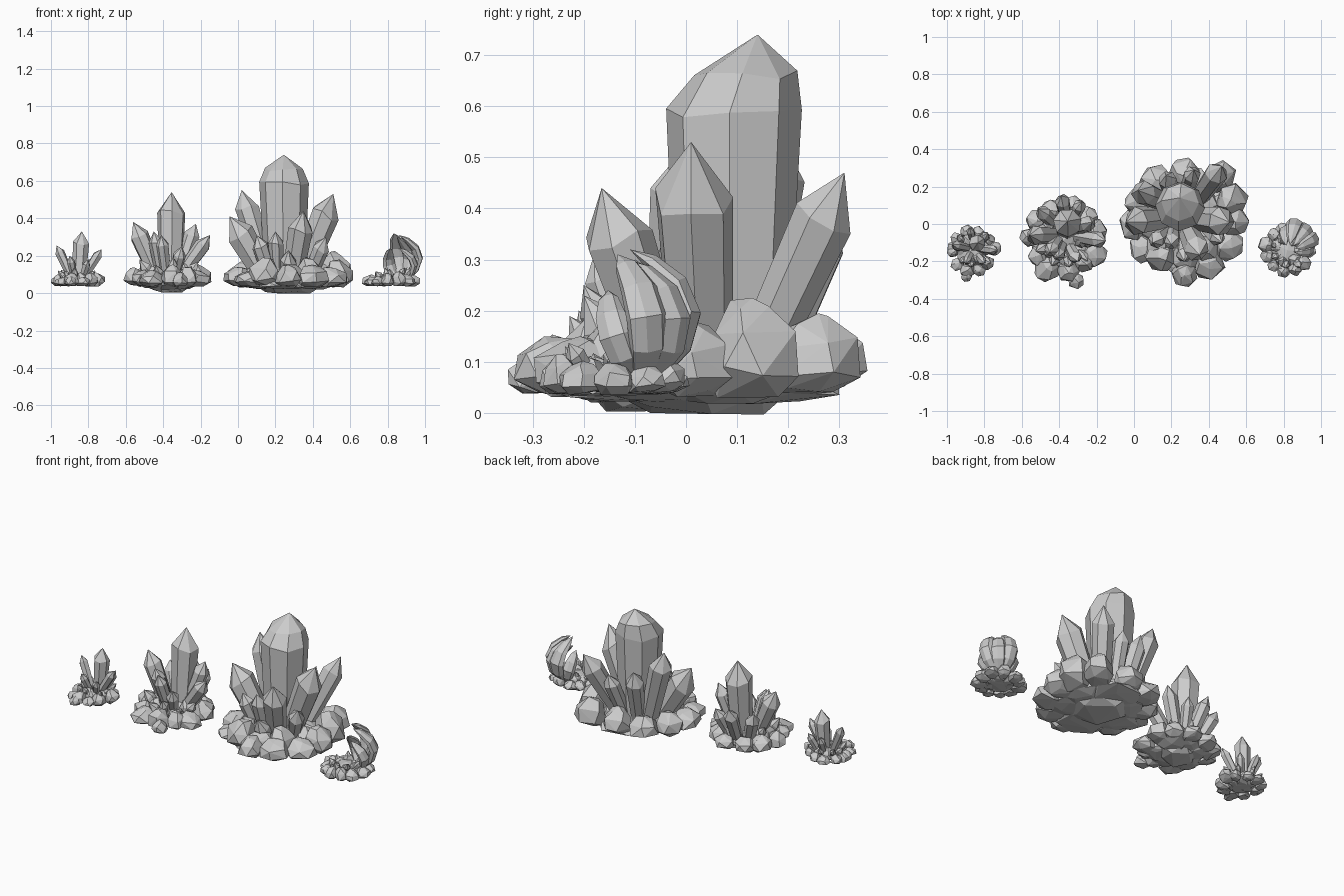
import bpy, bmesh, math, random
from mathutils import Vector

if "Cube" in bpy.data.objects:
    bpy.data.objects.remove(bpy.data.objects["Cube"])

random.seed(11)
TAU = 2 * math.pi


def finish(bm, name):
    bmesh.ops.recalc_face_normals(bm, faces=bm.faces)
    me = bpy.data.meshes.new(name)
    bm.to_mesh(me)
    bm.free()
    bpy.context.collection.objects.link(bpy.data.objects.new(name, me))


def skin(bm, rings, tip):
    # bridge vertex rings, cap the bottom, close the top in a point
    rs = [[bm.verts.new(p) for p in r] for r in rings]
    n = len(rs[0])
    for a, b in zip(rs, rs[1:]):
        for i in range(n):
            j = (i + 1) % n
            bm.faces.new((a[i], a[j], b[j], b[i]))
    bm.faces.new(rs[0][::-1])
    t = bm.verts.new(tip)
    for i in range(n):
        bm.faces.new((rs[-1][i], rs[-1][(i + 1) % n], t))


def ring(c, axis, r, n, phase, jit=0.0):
    u = axis.orthogonal().normalized()
    v = axis.cross(u).normalized()
    return [c + (u * math.cos(phase + TAU * i / n) + v * math.sin(phase + TAU * i / n)) * r
            + axis * random.uniform(-jit, jit) * r for i in range(n)]


def crystal(bm, base, tip, r, n=6, bevel=False, shift=(0, 0, 0)):
    # straight prism, slightly narrower at the foot, with a pointed cap
    b, t = Vector(base), Vector(tip)
    ax = (t - b).normalized()
    L = (t - b).length
    ph = random.uniform(0, TAU)
    rings = [ring(b, ax, r * .8, n, ph)]
    if bevel:
        rings += [ring(b + ax * (L - r * 1.15), ax, r, n, ph, .1),
                  ring(b + ax * (L - r * .58) + Vector(shift) * .5, ax, r * .76, n, ph, .1)]
    else:
        rings.append(ring(b + ax * (L - min(r * 1.5, L * .4)), ax, r, n, ph, .25))
    skin(bm, rings, t + Vector(shift))


def rock(bm, x, y, r, z0, z1, cx, cy):
    # angular stone leaning away from the cluster centre, undercut below
    h = z1 - z0
    d = Vector((x - cx, y - cy, 0))
    d = d.normalized() if d.length > .01 else Vector((0, 0, 0))
    pts = []
    for f, k, lean, n in ((0, .7, -.3, 5), (.22, 1, .03, 6), (.62, .92, .05, 5), (.9, .5, -.15, 4)):
        c = Vector((x, y, z0 + f * h)) + d * r * lean
        ph = random.uniform(0, TAU)
        for i in range(n):
            a = ph + TAU * (i + random.uniform(-.15, .15)) / n
            q = r * k * random.uniform(.95, 1.1)
            pts.append(c + Vector((math.cos(a) * q, math.sin(a) * q,
                                   random.uniform(-.08, .08) * h)))
    pts.append(Vector((x, y, z1)) + d * r * random.uniform(-.4, .2))
    vs = [bm.verts.new(p) for p in pts]
    bmesh.ops.convex_hull(bm, input=vs)
    junk = [v for v in vs if v.is_valid and not v.link_faces]
    bmesh.ops.delete(bm, geom=junk, context='VERTS')


def rock_ring(bm, cx, cy, rad, count, r, z0, h, phase=0.0):
    for i in range(count):
        a = phase + TAU * (i + random.uniform(-.2, .2)) / count
        k = rad * random.uniform(.92, 1.06)
        rock(bm, cx + math.cos(a) * k, cy + math.sin(a) * k, r * random.uniform(.85, 1.15),
             z0, z0 + h * random.uniform(.7, 1.2), cx, cy)


def stubs(bm, cx, cy, count, r, reach, z0, z1):
    # short filler crystals fanning outwards
    for i in range(count):
        a = TAU * (i + random.uniform(-.25, .25)) / count
        c, s = math.cos(a), math.sin(a)
        k = reach * random.uniform(.8, 1.1)
        crystal(bm, (cx + c * reach * .45, cy + s * reach * .45, z0),
                (cx + c * k, cy + s * k, z0 + (z1 - z0) * random.uniform(.7, 1.1)),
                r * random.uniform(.8, 1.15))


def underside(bm, cx, cy, r, z0):
    # broad flat stones stacked under the cluster
    rock(bm, cx, cy, r * .62, z0 + .006, .13, cx, cy)
    rock_ring(bm, cx, cy, r * .55, 6, r * .46, z0 + .022, .075, .4)


# large cluster
bm = bmesh.new()
underside(bm, .27, .03, .27, 0)
for x, y, r, h in ((.005, -.01, .085, .14), (.05, -.13, .075, .12), (.14, -.17, .085, .19),
                   (.27, -.265, .068, .15), (.40, -.21, .085, .15), (.50, -.11, .085, .14),
                   (.535, .01, .08, .18), (.52, .13, .085, .225), (.46, .25, .085, .195),
                   (.27, .275, .082, .19), (.12, .23, .085, .16), (.03, .12, .08, .17)):
    rock(bm, x, y, r, .04, h, .26, .01)
rock_ring(bm, .27, -.01, .17, 8, .075, .05, .12)
finish(bm, "large_stones")
bm = bmesh.new()
crystal(bm, (.25, .09, .06), (.245, .095, .74), .133, 8, True, (0, .045, 0))
for b, t, r in (((.16, .12, .1), (.02, .18, .55), .065), ((.15, .03, .08), (-.045, .01, .41), .078),
                ((.33, .03, .08), (.51, .01, .53), .078), ((.29, -.04, .07), (.35, -.165, .44), .068),
                ((.34, .13, .08), (.47, .31, .47), .062), ((.21, .15, .08), (.17, .26, .42), .05),
                ((.28, .17, .08), (.32, .29, .38), .045), ((.21, -.04, .08), (.2, -.11, .33), .042),
                ((.18, -.04, .06), (.1, -.1, .31), .045), ((.27, -.09, .06), (.27, -.2, .23), .045),
                ((.37, 0, .06), (.47, -.1, .3), .045)):
    crystal(bm, b, t, r, 7)
finish(bm, "large_crystals")

# medium cluster
bm = bmesh.new()
underside(bm, -.37, -.08, .18, .004)
rock_ring(bm, -.375, -.08, .175, 11, .06, .04, .10, .2)
rock_ring(bm, -.375, -.08, .10, 8, .045, .05, .1)
rock(bm, -.31, -.305, .043, .04, .11, -.375, -.08)
finish(bm, "medium_stones")
bm = bmesh.new()
crystal(bm, (-.36, -.02, .06), (-.355, .015, .54), .077, 7)
for b, t, r in (((-.42, -.06, .06), (-.56, -.06, .38), .052), ((-.40, -.08, .06), (-.45, -.15, .33), .04),
                ((-.33, -.06, .06), (-.15, -.09, .31), .043), ((-.33, -.03, .06), (-.225, .01, .37), .043),
                ((-.38, -.1, .06), (-.41, -.18, .31), .035), ((-.36, .02, .06), (-.39, .15, .3), .04),
                ((-.33, .02, .06), (-.28, .12, .27), .035), ((-.42, .0, .06), (-.51, .08, .28), .04),
                ((-.35, -.11, .06), (-.30, -.2, .25), .035)):
    crystal(bm, b, t, r, 7)
stubs(bm, -.375, -.08, 9, .028, .17, .06, .18)
finish(bm, "medium_crystals")

# small cluster
bm = bmesh.new()
rock(bm, -.86, -.14, .09, .045, .1, -.86, -.14)
rock_ring(bm, -.86, -.14, .107, 10, .037, .04, .06)
rock_ring(bm, -.86, -.14, .055, 6, .036, .045, .06)
rock(bm, -.895, -.28, .029, .04, .09, -.86, -.14)
rock(bm, -.968, -.15, .03, .04, .1, -.86, -.14)
finish(bm, "small_stones")
bm = bmesh.new()
crystal(bm, (-.85, -.11, .06), (-.835, -.10, .33), .045, 7)
for b, t, r in (((-.88, -.13, .06), (-.97, -.11, .255), .026), ((-.84, -.13, .06), (-.73, -.14, .235), .026),
                ((-.87, -.15, .06), (-.9, -.21, .2), .022), ((-.84, -.16, .06), (-.80, -.21, .18), .022),
                ((-.86, -.1, .06), (-.88, -.02, .2), .022), ((-.83, -.1, .06), (-.78, -.05, .19), .022)):
    crystal(bm, b, t, r)
stubs(bm, -.86, -.14, 8, .018, .11, .06, .13)
finish(bm, "small_crystals")

# curved cluster
bm = bmesh.new()
rock(bm, .82, -.14, .09, .045, .1, .82, -.14)
rock_ring(bm, .82, -.14, .118, 11, .038, .04, .065)
rock_ring(bm, .82, -.14, .06, 7, .035, .045, .07)
finish(bm, "curved_stones")


def claw(bm, pts, w, n=7):
    # broad blade bent along a quadratic arc, ending in a blunt point
    a, b, c = (Vector(p) for p in pts)
    rings = []
    for t, k in ((0, .55), (.22, .9), (.45, 1), (.68, .9), (.88, .6)):
        p = a.lerp(b, t).lerp(b.lerp(c, t), t)
        d = (b.lerp(c, t) - a.lerp(b, t)).normalized()
        side = (a - b).cross(c - b).normalized()
        v = d.cross(side)
        rings.append([p + (side * math.cos(TAU * i / n) + v * math.sin(TAU * i / n) * .6) * w * k
                      for i in range(n)])
    skin(bm, rings, c)


# blades fan around the back right and curl inwards over the stones
bm = bmesh.new()
for deg, reach, top, w in ((125, .14, .24, .036), (88, .18, .32, .045), (50, .17, .30, .044),
                           (12, .19, .31, .042), (-24, .16, .24, .034)):
    c, s = math.cos(math.radians(deg)), math.sin(math.radians(deg))
    x, y = .862, -.09
    claw(bm, ((x + c * .03, y + s * .03, .07), (x + c * reach, y + s * reach, top * .68),
              (x - .03 + c * .03, y - .05 + s * .03, top)), w)
stubs(bm, .82, -.15, 7, .018, .1, .06, .13)
finish(bm, "curved_crystals")
